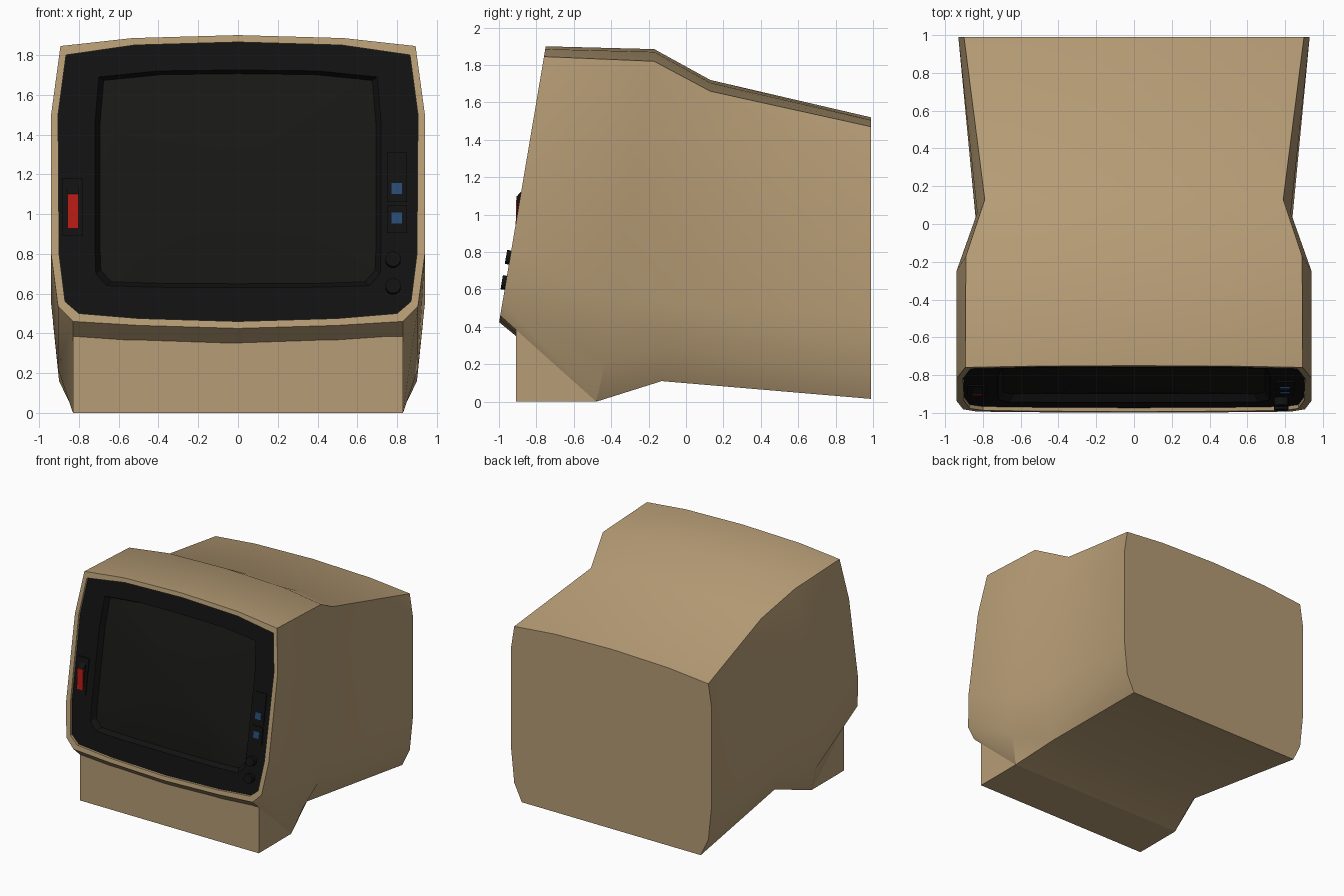
import bpy, bmesh, math

if "Cube" in bpy.data.objects:
    bpy.data.objects.remove(bpy.data.objects["Cube"])

TILT = 0.169  # backward lean of the front plane (dy per dz)


def material(name, r, g, b):
    m = bpy.data.materials.new(name)
    m.diffuse_color = (r, g, b, 1)
    m.use_nodes = True
    m.node_tree.nodes["Principled BSDF"].inputs["Base Color"].default_value = m.diffuse_color
    return m


BEIGE = material("beige_plastic", 0.47, 0.335, 0.18)
BLACK = material("black_plastic", 0.006, 0.006, 0.006)
GLASS = material("dark_glass", 0.009, 0.009, 0.008)
RED = material("red_plastic", 0.50, 0.012, 0.008)
BLUE = material("blue_plastic", 0.02, 0.07, 0.17)


def front(x, z, depth=0.0):
    """Point on the leaning front plane, pushed back by depth."""
    return (x, -1 + TILT * (z - 0.42) + depth, z)


def finish(bm, name, mat, angle=None):
    bmesh.ops.recalc_face_normals(bm, faces=bm.faces[:])
    me = bpy.data.meshes.new(name)
    bm.to_mesh(me)
    bm.free()
    me.materials.append(mat)
    ob = bpy.data.objects.new(name, me)
    bpy.context.collection.objects.link(ob)
    if angle:
        bpy.ops.object.select_all(action='DESELECT')
        ob.select_set(True)
        bpy.context.view_layer.objects.active = ob
        bpy.ops.object.shade_smooth_by_angle(angle=math.radians(angle))
    return ob


def loft(name, halves, mat, angle=None):
    """Skin mirrored half sections (top centre to bottom centre), capping both ends."""
    bm = bmesh.new()
    rings = []
    for half in halves:
        full = half + [(-x, y, z) for x, y, z in half[-2:0:-1]]
        rings.append([bm.verts.new(p) for p in full])
    n = len(rings[0])
    for a, b in zip(rings, rings[1:]):
        for i in range(n):
            j = (i + 1) % n
            bm.faces.new((a[i], a[j], b[j], b[i]))
    bm.faces.new(rings[0])
    bm.faces.new(rings[-1])
    return finish(bm, name, mat, angle)


def prism(name, profile, x0, x1, mat):
    """Extrude a (y, z) profile along x."""
    bm = bmesh.new()
    f = bm.faces.new([bm.verts.new((x0, y, z)) for y, z in profile])
    r = bmesh.ops.extrude_face_region(bm, geom=[f])
    moved = [v for v in r["geom"] if isinstance(v, bmesh.types.BMVert)]
    bmesh.ops.translate(bm, verts=moved, vec=(x1 - x0, 0, 0))
    return finish(bm, name, mat)


def panel_block(name, x0, x1, z0, z1, out, mat):
    """Thin block lying on the front plane."""
    prism(name, [front(0, z, d)[1:] for z, d in
                 ((z0, 0.04), (z0, out), (z1, out), (z1, 0.04))], x0, x1, mat)


# Housing sections, front to back
outline = [(0, 1.90), (0.53, 1.885), (0.893, 1.845), (0.94, 1.50), (0.94, 0.80),
           (0.905, 0.535), (0.83, 0.46), (0.50, 0.44), (0, 0.425)]
bezel = [(0, 1.865), (0.52, 1.85), (0.865, 1.80), (0.905, 1.50), (0.90, 0.80),
         (0.87, 0.56), (0.80, 0.50), (0.50, 0.475), (0, 0.46)]
hood = [(0, -0.17, 1.885), (0.53, -0.17, 1.87), (0.89, -0.17, 1.82), (0.94, -0.25, 1.37),
        (0.94, -0.39, 0.55), (0.905, -0.43, 0.22), (0.83, -0.48, 0), (0.4, -0.48, 0), (0, -0.48, 0)]
waist = [(0, 0.13, 1.72), (0.46, 0.13, 1.705), (0.79, 0.13, 1.66), (0.83, 0.06, 1.30),
         (0.83, -0.06, 0.53), (0.81, -0.10, 0.27), (0.73, -0.13, 0.11), (0.4, -0.13, 0.11), (0, -0.13, 0.11)]
back = [(0, 0.99, 1.52), (0.53, 0.99, 1.505), (0.90, 0.99, 1.47), (0.93, 0.99, 1.28),
        (0.93, 0.99, 0.45), (0.90, 0.99, 0.16), (0.83, 0.99, 0.015), (0.4, 0.99, 0.015), (0, 0.99, 0.015)]
loft("housing", [[front(x, z, 0.11) for x, z in bezel],
                 [front(x, z) for x, z in bezel],
                 [front(x, z) for x, z in outline],
                 hood, waist, back], BEIGE, 28)

# Base block under the chin
prism("base", [(-0.91, 0), (-0.48, 0), (-0.48, 0.3), (-0.91, 0.44)], -0.83, 0.83, BEIGE)

# Black bezel with recessed screen opening
opening = [(0, 1.725), (0.40, 1.72), (0.70, 1.69), (0.72, 1.45), (0.72, 0.85),
           (0.715, 0.70), (0.66, 0.64), (0.40, 0.632), (0, 0.63)]


def inset(s, depth):
    return [front(x * s, 1.18 + (z - 1.18) * s, depth) for x, z in opening]


loft("bezel", [[front(x, z, 0.10) for x, z in bezel],
               [front(x, z, 0.02) for x, z in bezel],
               inset(1, 0.02), inset(0.965, 0.06)], BLACK, 30)

# Slightly bulging screen
loft("screen", [inset(0.965, 0.07)] +
     [inset(0.965 * s, 0.02 + 0.04 * s * s) for s in (1, 0.8, 0.6, 0.4, 0.2, 0.05)], GLASS, 30)

# Power rocker on the left
panel_block("rocker_frame", -0.885, -0.78, 0.89, 1.18, 0.012, BLACK)
prism("rocker_body", [front(0, z, d)[1:] for z, d in
                      ((0.92, 0.03), (0.93, 0.007), (1.10, -0.018), (1.16, 0.03))],
      -0.858, -0.802, BLACK)
prism("rocker_face", [front(0, z, d)[1:] for z, d in
                      ((0.928, 0.02), (0.928, 0.003), (1.10, -0.022), (1.10, 0.0))],
      -0.858, -0.802, RED)

# Blue buttons with frames on the right
for i, (z0, z1, zb) in enumerate(((1.06, 1.31, 1.128), (0.905, 1.045, 0.98))):
    panel_block(f"button_frame_{i + 1}", 0.75, 0.85, z0, z1, 0.012, BLACK)
    panel_block(f"button_{i + 1}", 0.772, 0.826, zb - 0.027, zb + 0.027, 0.006, BLUE)

# Round knobs below the buttons
for i, z in enumerate((0.77, 0.635)):
    bpy.ops.mesh.primitive_cylinder_add(
        vertices=24, radius=0.038, depth=0.05, location=front(0.78, z, 0.003),
        rotation=(math.pi / 2 - math.atan(TILT), 0, 0))
    knob = bpy.context.object
    knob.name = f"knob_{i + 1}"
    knob.data.materials.append(BLACK)
    bpy.ops.object.shade_smooth_by_angle(angle=math.radians(30))
